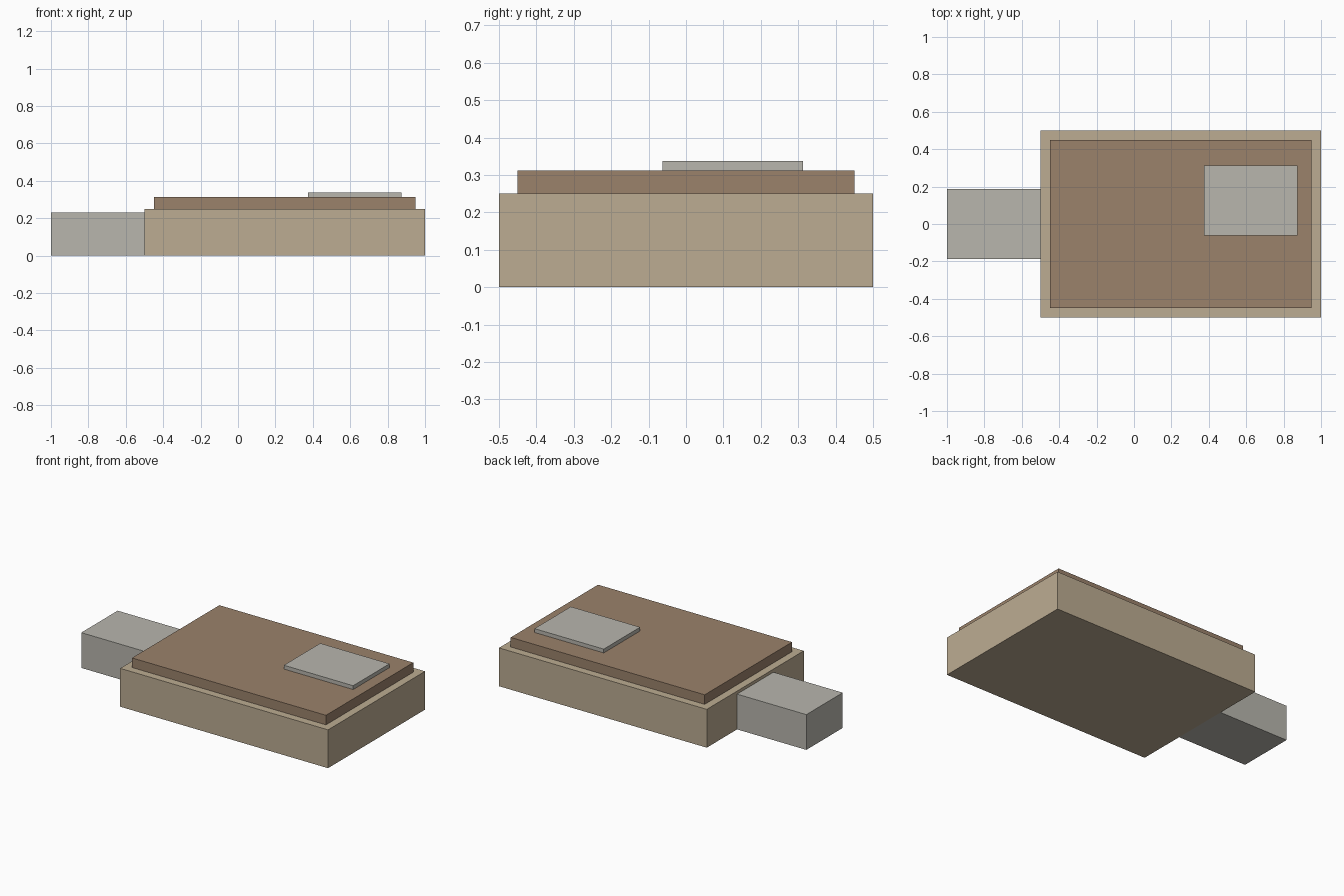
import bpy
from mathutils import Vector

cube = bpy.data.objects.get("Cube")
if cube:
    bpy.data.objects.remove(cube, do_unlink=True)


def material(name, rgb):
    """Flat material from 8-bit sRGB values."""
    linear = [((c / 255 + 0.055) / 1.055) ** 2.4 for c in rgb]
    mat = bpy.data.materials.new(name)
    mat.use_nodes = True
    mat.diffuse_color = (*linear, 1)
    shader = mat.node_tree.nodes["Principled BSDF"]
    shader.inputs["Base Color"].default_value = (*linear, 1)
    shader.inputs["Roughness"].default_value = 0.8
    return mat


def box(name, low, high, mat):
    """Box between two opposite corners."""
    low, high = Vector(low), Vector(high)
    bpy.ops.mesh.primitive_cube_add(size=1)
    obj = bpy.context.object
    obj.name = name
    for vert in obj.data.vertices:
        vert.co = (low + high) / 2 + vert.co * (high - low)
    obj.data.materials.append(mat)
    return obj


tan = material("tan", (188, 172, 146))
brown = material("brown", (155, 130, 107))
grey = material("warm grey", (184, 182, 174))

# Main block and the inset slab on top
box("body", (-0.5, -0.5, 0), (1, 0.5, 0.25), tan)
box("top_slab", (-0.45, -0.45, 0.25), (0.95, 0.45, 0.3125), brown)

# Raised plate on the slab
box("top_plate", (0.375, -0.0625, 0.3125), (0.875, 0.3125, 0.3375), grey)

# Block protruding from the right end
box("end_block", (-1, -0.1875, 0), (-0.5, 0.1875, 0.23), grey)
